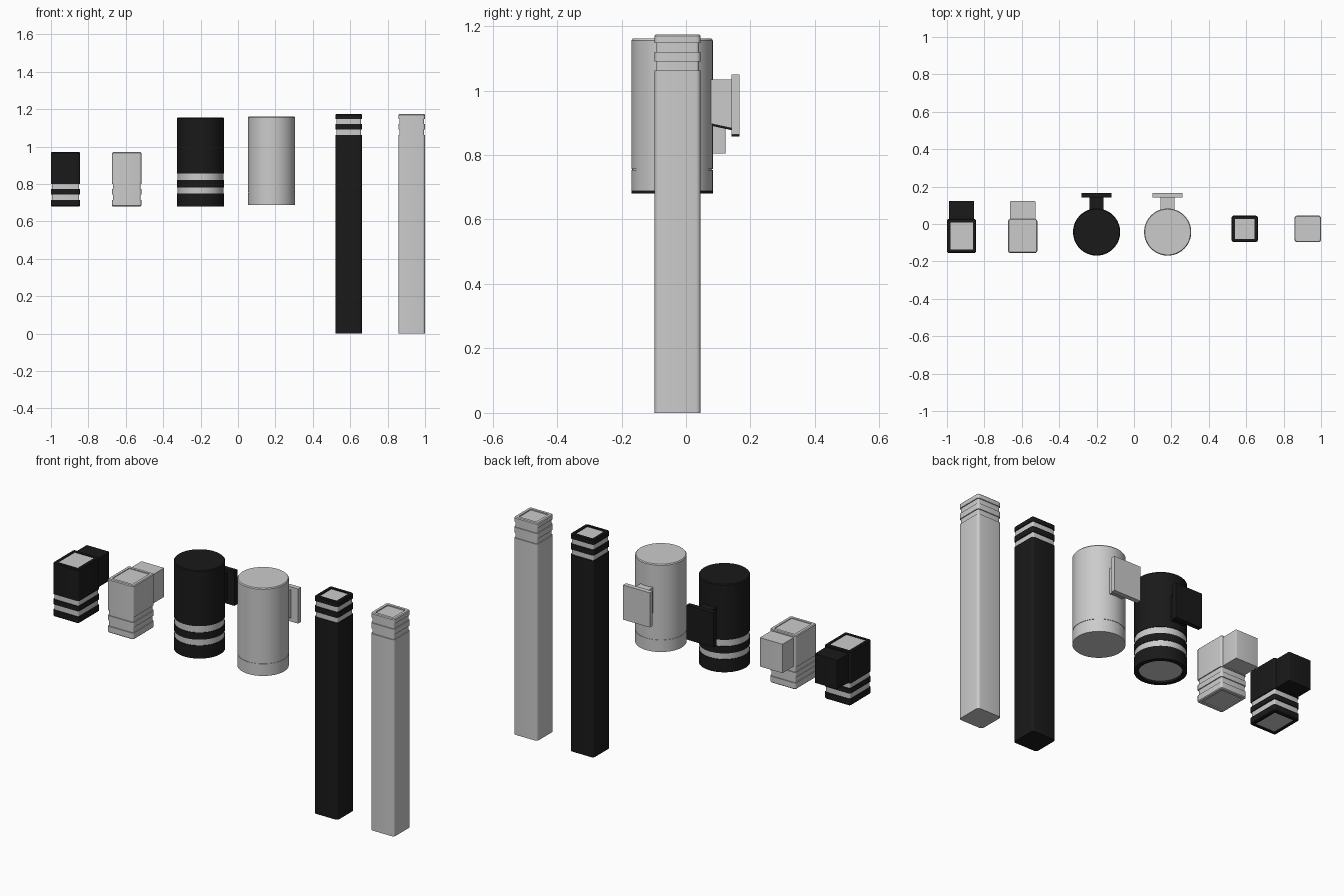
import bpy, bmesh
from math import cos, sin, pi

if "Cube" in bpy.data.objects:
    bpy.data.objects.remove(bpy.data.objects["Cube"])


def material(name, v):
    m = bpy.data.materials.new(name)
    m.diffuse_color = (v, v, v, 1)
    m.use_nodes = True
    m.node_tree.nodes["Principled BSDF"].inputs["Base Color"].default_value = m.diffuse_color
    return m


BLACK, GREY = material("black_paint", 0.01), material("grey_glass", 0.8)


def circle(r, n=64):
    return lambda i: [((r - i) * cos(2 * pi * k / n), (r - i) * sin(2 * pi * k / n)) for k in range(n)]


def rounded_rect(w, d, r, n=4):
    def outline(i):
        rr = max(r - i, 0.002)
        hx, hy = w / 2 - i - rr, d / 2 - i - rr
        pts = []
        for q, (sx, sy) in enumerate(((1, 1), (-1, 1), (-1, -1), (1, -1))):
            for k in range(n + 1):
                a = (q + k / n) * pi / 2
                pts.append((sx * hx + rr * cos(a), sy * hy + rr * sin(a)))
        return pts
    return outline


def loft(name, outline, levels, x, y, caps, dark):
    """levels: (z, inset, grey flag for the strip above); caps: grey flags bottom/top."""
    bm = bmesh.new()
    rings = [[bm.verts.new((px + x, py + y, z)) for px, py in outline(i)] for z, i, _ in levels]
    n = len(rings[0])
    for a, b, (_, _, g) in zip(rings, rings[1:], levels):
        for k in range(n):
            bm.faces.new((a[k], a[(k + 1) % n], b[(k + 1) % n], b[k])).material_index = g
    bm.faces.new(rings[0][::-1]).material_index = caps[0]
    bm.faces.new(rings[-1]).material_index = caps[1]
    return finish(name, bm, dark)


def finish(name, bm, dark):
    me = bpy.data.meshes.new(name)
    bm.to_mesh(me)
    bm.free()
    ob = bpy.data.objects.new(name, me)
    bpy.context.collection.objects.link(ob)
    if dark:
        me.materials.append(BLACK)
        me.materials.append(GREY)
    else:
        for p in me.polygons:
            p.material_index = 0
    bpy.ops.object.select_all(action='DESELECT')
    ob.select_set(True)
    bpy.context.view_layer.objects.active = ob
    bpy.ops.object.shade_smooth_by_angle(angle=pi / 6)
    return ob


def side_prism(name, x, w, pts, dark):
    """Extrude a (y, z) profile across x."""
    bm = bmesh.new()
    f = bm.faces.new([bm.verts.new((x - w / 2, y, z)) for y, z in pts])
    out = bmesh.ops.extrude_face_region(bm, geom=[f])['geom']
    bmesh.ops.translate(bm, vec=(w, 0, 0), verts=[v for v in out if isinstance(v, bmesh.types.BMVert)])
    bmesh.ops.recalc_face_normals(bm, faces=bm.faces)
    return finish(name, bm, dark)


def grooves(bands, depth):
    """Recessed grey bands, each given as bottom and top height."""
    out = []
    for lo, hi in bands:
        out += [(lo, 0, 0), (lo, depth, 1), (hi, depth, 0), (hi, 0, 0)]
    return out


for tag, dark in (("black", True), ("grey", False)):
    # Small square wall light with glass at both ends and a rear mounting box
    x = -0.922 if dark else -0.595
    lv = [(0.685, 0.018, 0), (0.68, 0.018, 0), (0.68, 0.004, 0), (0.684, 0, 0)]
    lv += grooves([(0.715, 0.745), (0.772, 0.80)], 0.005)
    lv += [(0.966, 0, 0), (0.97, 0.004, 0), (0.97, 0.018, 0), (0.966, 0.018, 0)]
    loft(tag + "_square_light_body", rounded_rect(0.156, 0.182, 0.012), lv, x, -0.064, (1, 1), dark)
    loft(tag + "_square_light_mount", rounded_rect(0.135, 0.103, 0.004),
         [(0.804, 0, 0), (0.96, 0, 0)], x, 0.0715, (0, 0), dark)

    # Round wall light
    x, dz = (-0.2, 0) if dark else (0.18, 0.006)
    if dark:
        lv = [(0.69, 0.022, 0), (0.68, 0.022, 0), (0.68, 0, 0)]
        lv += grooves([(0.75, 0.782), (0.82, 0.855)], 0.003)
    else:
        lv = [(0.682, 0, 0)] + grooves([(0.747, 0.75)], 0.002)
    lv += [(1.15, 0, 0), (1.155, 0.004, 0)]
    loft(tag + "_round_light_body", circle(0.126), [(z + dz, i, g) for z, i, g in lv],
         x, -0.043, (1, 0), dark)
    # Tapered arm and wall plate
    side_prism(tag + "_round_light_arm", x, 0.075,
               [(0.05, 0.897 + dz), (0.142, 0.877 + dz), (0.142, 1.029 + dz), (0.05, 1.029 + dz)], dark)
    side_prism(tag + "_round_light_plate", x, 0.16,
               [(0.141, 0.857 + dz), (0.166, 0.857 + dz), (0.166, 1.044 + dz), (0.141, 1.044 + dz)], dark)

    # Tall square bollard with banded head and glass lid
    x = 0.592 if dark else 0.929
    lv = [(0, 0, 0)] + grooves([(1.062, 1.09), (1.12, 1.148)], 0.005)
    lv += [(1.17, 0, 0), (1.174, 0.004, 0), (1.174, 0.018, 0), (1.168, 0.018, 0)]
    loft(tag + "_bollard", rounded_rect(0.142, 0.142, 0.014), lv, x, -0.026, (0, 1), dark)
